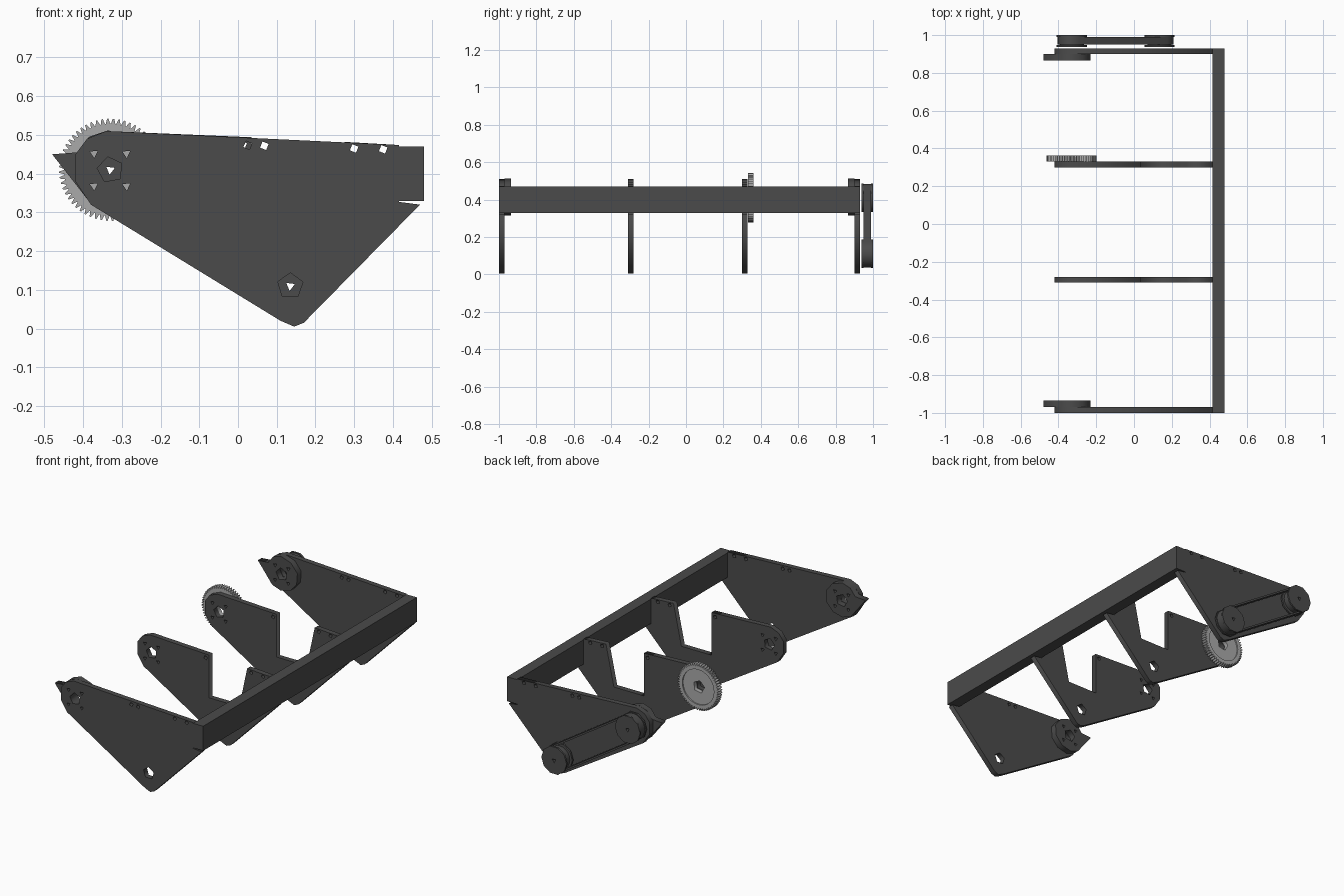
import bpy, math

if "Cube" in bpy.data.objects:
    bpy.data.objects.remove(bpy.data.objects["Cube"])


def material(name, c):
    m = bpy.data.materials.new(name)
    m.diffuse_color = (c, c, c, 1)
    m.use_nodes = True
    m.node_tree.nodes["Principled BSDF"].inputs["Base Color"].default_value = m.diffuse_color
    return m


dark = material("dark grey", 0.07)
light = material("light grey", 0.4)

HUB = (-0.33, 0.41)      # upper shaft centre (x, z)
LOW = (0.135, 0.11)      # lower shaft centre


def ring(c, r, n, turn=0.0):
    return [(c[0] + r * math.cos(turn + 2 * math.pi * i / n),
             c[1] + r * math.sin(turn + 2 * math.pi * i / n)) for i in range(n)]


def plate(name, y0, y1, loops, mat=dark):
    """Flat x-z profile with holes, extruded from y0 to y1."""
    cu = bpy.data.curves.new(name, 'CURVE')
    cu.dimensions = '2D'
    cu.fill_mode = 'BOTH'
    cu.extrude = (y1 - y0) / 2
    for pts in loops:
        s = cu.splines.new('POLY')
        s.points.add(len(pts) - 1)
        for p, (x, z) in zip(s.points, pts):
            p.co = (x, z, 0, 1)
        s.use_cyclic_u = True
    ob = bpy.data.objects.new(name, cu)
    bpy.context.collection.objects.link(ob)
    ob.location.y = (y0 + y1) / 2
    ob.rotation_euler.x = math.pi / 2
    bpy.ops.object.select_all(action='DESELECT')
    ob.select_set(True)
    bpy.context.view_layer.objects.active = ob
    bpy.ops.object.convert(target='MESH')
    ob = bpy.context.view_layer.objects.active
    ob.data.materials.clear()
    ob.data.materials.append(mat)
    return ob


# Cross beam
bpy.ops.mesh.primitive_cube_add(size=1, location=(0.448, -0.035, 0.4))
beam = bpy.context.object
beam.name = "cross_beam"
beam.scale = (0.064, 1.93, 0.14)
beam.data.materials.append(dark)

# Side plate outline, split so the inner plates can have a notch in the top
top_left = [(-0.42, 0.38), (-0.42, 0.45), (-0.39, 0.49), (-0.34, 0.51)]
bottom = [(0.416, 0.474), (0.416, 0.327), (0.47, 0.32), (0.17, 0.015),
          (0.145, 0.005), (0.11, 0.02), (-0.38, 0.32)]
notch = [(0.035, 0.494), (0.035, 0.25), (0.225, 0.25), (0.275, 0.482)]
bolts = [(HUB[0] + sx * 0.042, HUB[1] + sz * 0.042) for sx in (-1, 1) for sz in (-1, 1)]
shaft_holes = [ring(HUB, 0.034, 5, 0.5), ring(LOW, 0.034, 5, 0.3)]
bolt_holes = [ring(b, 0.012, 3, 0.6) for b in bolts]


def small_holes(xs):
    return [ring((x, 0.474 - 0.03 * x), 0.012, 4, 0.4) for x in xs]


for name, y in (("front_outer_plate", -1.0), ("back_outer_plate", 0.9)):
    plate(name, y, y + 0.03, [top_left + bottom] + shaft_holes + bolt_holes
          + small_holes((0.025, 0.068, 0.30, 0.375)))
for name, y in (("front_inner_plate", -0.31), ("back_inner_plate", 0.3)):
    plate(name, y, y + 0.03, [top_left + notch + bottom] + shaft_holes + bolt_holes
          + small_holes((0.012, 0.30, 0.375)))

# Pointed hub brackets on the inside of the outer plates
bracket = [(-0.48, 0.45), (-0.415, 0.455), (-0.385, 0.495), (-0.335, 0.512),
           (-0.27, 0.49), (-0.23, 0.44), (-0.235, 0.375), (-0.275, 0.33),
           (-0.335, 0.315), (-0.39, 0.335), (-0.425, 0.38)]
for name, y0, y1 in (("front_hub_bracket", -0.97, -0.935), ("back_hub_bracket", 0.865, 0.9)):
    plate(name, y0, y1, [bracket, ring(HUB, 0.036, 5, 0.5)] + bolt_holes)

# Toothed gear: rim with teeth and a thinner web
teeth = []
N = 56
for i in range(N):
    for f, r in ((0.0, 0.119), (0.3, 0.132), (0.55, 0.132), (0.85, 0.119)):
        a = 2 * math.pi * (i + f) / N
        teeth.append((HUB[0] + r * math.cos(a), HUB[1] + r * math.sin(a)))
plate("gear_rim", 0.331, 0.362, [teeth, ring(HUB, 0.1, 28)], light)
plate("gear_web", 0.332, 0.355, [ring(HUB, 0.101, 28), ring(HUB, 0.036, 5, 0.5)], light)

# Pulleys: toothed core between two flanges
for tag, c in (("upper", HUB), ("lower", LOW)):
    bore = ring(c, 0.013, 3, 0.4)
    plate(tag + "_pulley_core", 0.948, 0.992, [ring(c, 0.064, 20), bore])
    plate(tag + "_pulley_inner_flange", 0.938, 0.948, [ring(c, 0.08, 10), bore])
    plate(tag + "_pulley_outer_flange", 0.99, 1.0, [ring(c, 0.08, 10), bore])


# Drive belt looped around both pulleys
def capsule(r, n=10):
    d = math.atan2(LOW[1] - HUB[1], LOW[0] - HUB[0])
    pts = []
    for c, a0 in ((LOW, d - math.pi / 2), (HUB, d + math.pi / 2)):
        for i in range(n + 1):
            a = a0 + math.pi * i / n
            pts.append((c[0] + r * math.cos(a), c[1] + r * math.sin(a)))
    return pts


plate("drive_belt", 0.949, 0.989, [capsule(0.074), capsule(0.064)])
